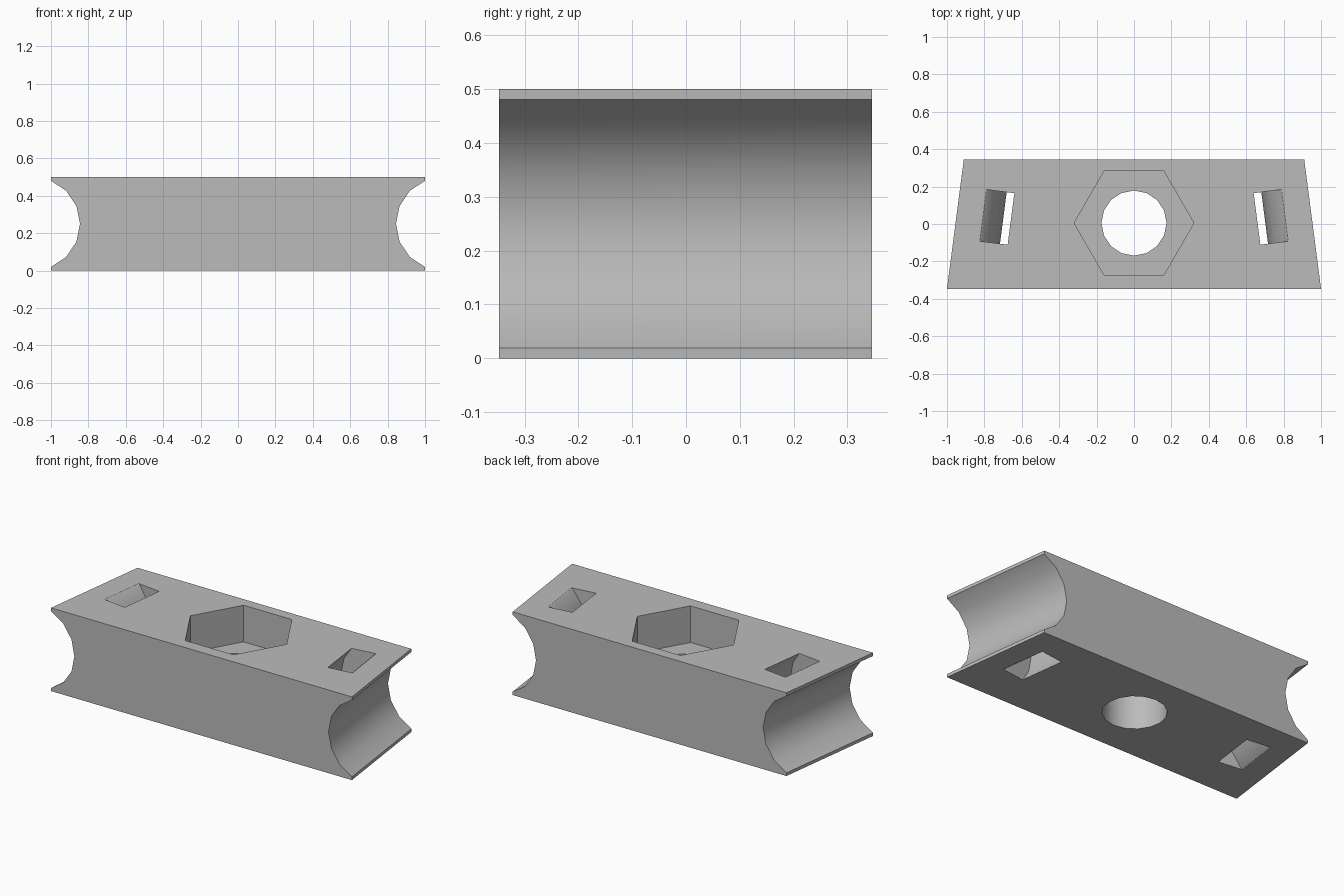
import bpy, bmesh
from math import sin, cos, radians, hypot
from mathutils import Vector

cube = bpy.data.objects.get("Cube")
if cube:
    bpy.data.objects.remove(cube, do_unlink=True)

HEIGHT, FRONT, BACK = 0.5, -0.347, 0.346
FRONT_HALF, BACK_HALF = 1.0, 0.91
STEP = 22.5  # degrees per facet on every round surface

grey = bpy.data.materials.new("plain grey")
grey.use_nodes = True
grey.diffuse_color = (0.5, 0.5, 0.5, 1)
grey.node_tree.nodes["Principled BSDF"].inputs["Base Color"].default_value = (0.5, 0.5, 0.5, 1)


def prism(name, outline, sweep):
    """Extrude a closed outline of points along a vector."""
    bm = bmesh.new()
    face = bm.faces.new([bm.verts.new(p) for p in outline])
    grown = bmesh.ops.extrude_face_region(bm, geom=[face], use_keep_orig=True)
    verts = [v for v in grown["geom"] if isinstance(v, bmesh.types.BMVert)]
    bmesh.ops.translate(bm, verts=verts, vec=sweep)
    bmesh.ops.recalc_face_normals(bm, faces=bm.faces)
    mesh = bpy.data.meshes.new(name)
    bm.to_mesh(mesh)
    bm.free()
    mesh.materials.append(grey)
    obj = bpy.data.objects.new(name, mesh)
    bpy.context.collection.objects.link(obj)
    return obj


def polygon(radius, sides, z):
    return [Vector((radius * cos(radians(360 * i / sides)),
                    radius * sin(radians(360 * i / sides)) + 0.005, z))
            for i in range(sides)]


# Tapered block
body = prism("clamp_block",
             [(-FRONT_HALF, FRONT, 0), (FRONT_HALF, FRONT, 0),
              (BACK_HALF, BACK, 0), (-BACK_HALF, BACK, 0)], (0, 0, HEIGHT))

# Nut pocket and bolt hole
cutters = [prism("nut_pocket_cutter", polygon(0.32, 6, 0.28), (0, 0, 1)),
           prism("bolt_hole_cutter", polygon(0.174, 16, -0.5), (0, 0, 2))]

# Rod grooves on the slanted ends, with curved strap slots around them
run, rise = BACK_HALF - FRONT_HALF, BACK - FRONT
length = hypot(run, rise)
for side, label in ((1, "left"), (-1, "right")):
    along = Vector((side * run, rise, 0)) / length
    inward = Vector((-side * rise, run, 0)) / length
    axis = Vector((side * (FRONT_HALF + BACK_HALF) / 2, 0, HEIGHT / 2)) - inward * 0.096

    def arc(radius, first, last, shift):
        return [axis + along * shift + inward * radius * cos(radians(STEP * i))
                + Vector((0, 0, radius * sin(radians(STEP * i))))
                for i in range(first, last + 1)]

    cutters.append(prism(label + "_groove_cutter", arc(0.25, 0, 15, -1), along * 2))
    ring = arc(0.47, -3, 3, -0.074) + arc(0.346, -3, 3, -0.074)[::-1]
    cutters.append(prism(label + "_strap_slot_cutter", ring, along * 0.278))

# Cut the block
bpy.ops.object.select_all(action="DESELECT")
bpy.context.view_layer.objects.active = body
body.select_set(True)
for cutter in cutters:
    cutter.hide_render = True
    mod = body.modifiers.new(cutter.name, "BOOLEAN")
    mod.operation = "DIFFERENCE"
    mod.solver = "EXACT"
    mod.object = cutter
    bpy.ops.object.modifier_apply(modifier=mod.name)
    bpy.data.objects.remove(cutter, do_unlink=True)

bpy.ops.object.shade_smooth_by_angle(angle=radians(30))
